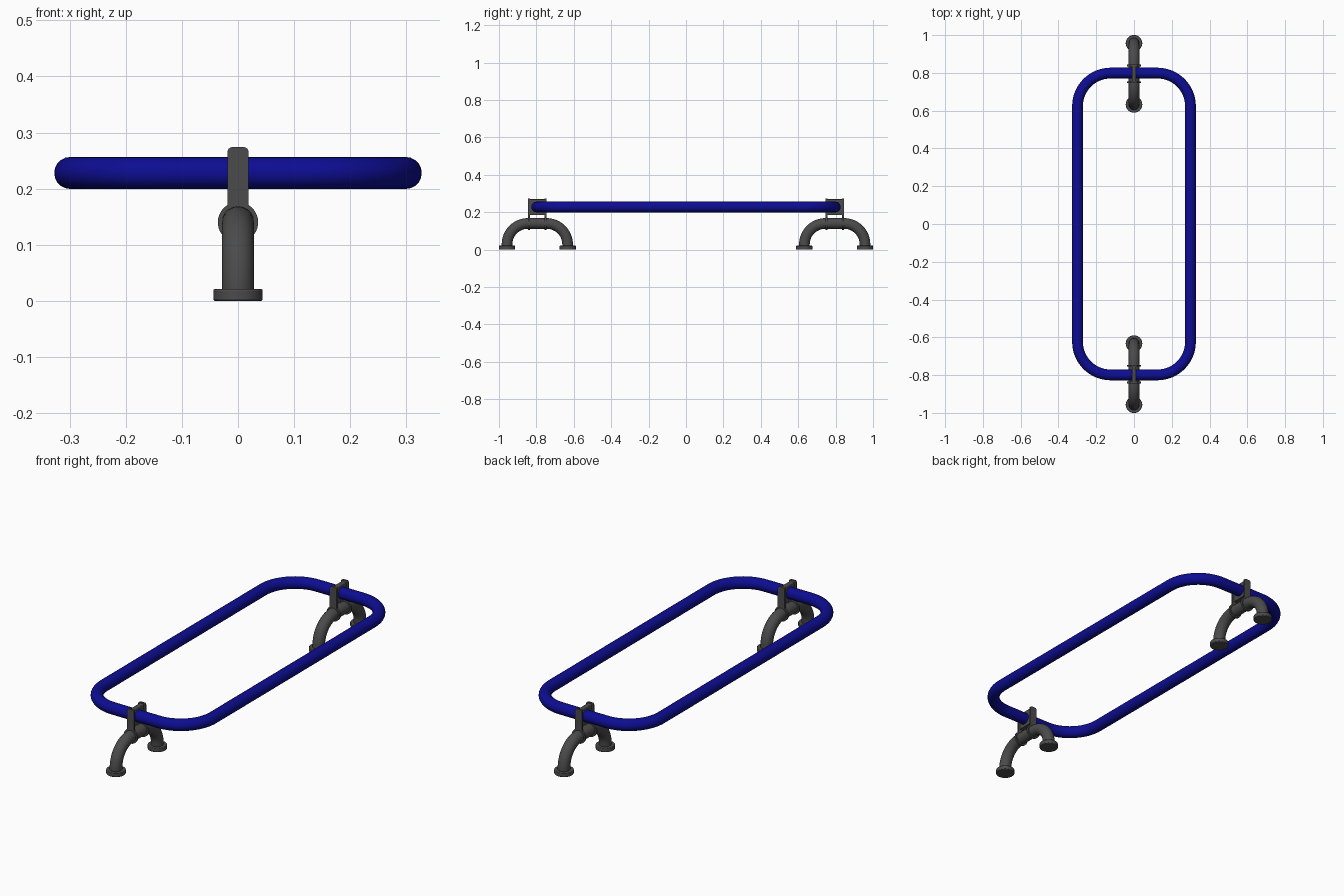
import bpy
import bmesh
from math import sin, cos, pi, asin, radians

cube = bpy.data.objects.get("Cube")
if cube:
    bpy.data.objects.remove(cube, do_unlink=True)


def material(name, rgb):
    mat = bpy.data.materials.new(name)
    mat.use_nodes = True
    mat.diffuse_color = (*rgb, 1)
    mat.node_tree.nodes["Principled BSDF"].inputs["Base Color"].default_value = (*rgb, 1)
    return mat


BLUE = material("deep blue paint", (0.004, 0.004, 0.29))
GREY = material("dark grey metal", (0.07, 0.07, 0.07))

LEG_Y = 0.795      # centre of each support
FOOT_Y = 0.162     # foot distance from the support centre
PIPE_Z = 0.14      # axis height of the arch
RAIL_Z = 0.228
PIPE_R = 0.0285


def arc(cx, cy, r, start, end, n=12):
    return [(cx + r * cos(start + (end - start) * i / n),
             cy + r * sin(start + (end - start) * i / n)) for i in range(n + 1)]


def finish(obj, mat, angle=35):
    obj.data.materials.clear()
    obj.data.materials.append(mat)
    bpy.ops.object.select_all(action='DESELECT')
    obj.select_set(True)
    bpy.context.view_layer.objects.active = obj
    bpy.ops.object.shade_smooth_by_angle(angle=radians(angle))
    return obj


def tube(name, points, radius, mat, cyclic=False):
    """Round pipe swept along a path, turned into a mesh."""
    curve = bpy.data.curves.new(name, 'CURVE')
    curve.dimensions = '3D'
    curve.bevel_depth = radius
    curve.bevel_resolution = 8
    curve.use_fill_caps = not cyclic
    spline = curve.splines.new('POLY')
    spline.points.add(len(points) - 1)
    for p, co in zip(spline.points, points):
        p.co = (*co, 1)
    spline.use_cyclic_u = cyclic
    obj = bpy.data.objects.new(name, curve)
    bpy.context.collection.objects.link(obj)
    bpy.ops.object.select_all(action='DESELECT')
    obj.select_set(True)
    bpy.context.view_layer.objects.active = obj
    bpy.ops.object.convert(target='MESH')
    return finish(bpy.context.view_layer.objects.active, mat)


def plate(name, outline, y, thickness, mat):
    """Outline in x and z, extruded along y about its centre."""
    bm = bmesh.new()
    face = bm.faces.new([bm.verts.new((x, y - thickness / 2, z)) for x, z in outline])
    ext = bmesh.ops.extrude_face_region(bm, geom=[face])
    verts = [v for v in ext["geom"] if isinstance(v, bmesh.types.BMVert)]
    bmesh.ops.translate(bm, verts=verts, vec=(0, thickness, 0))
    bmesh.ops.recalc_face_normals(bm, faces=bm.faces)
    mesh = bpy.data.meshes.new(name)
    bm.to_mesh(mesh)
    bm.free()
    obj = bpy.data.objects.new(name, mesh)
    bpy.context.collection.objects.link(obj)
    return finish(obj, mat)


def rounded_top(half, top, r):
    """Right-to-left upper edge with two rounded corners."""
    return (arc(half - r, top - r, r, 0, pi / 2, 6)
            + arc(r - half, top - r, r, pi / 2, pi, 6))


# Rounded rectangular rail
hx, hy, r = 0.299, 0.799, 0.175
rail = []
for k, (sx, sy) in enumerate([(1, 1), (-1, 1), (-1, -1), (1, -1)]):
    rail += arc(sx * (hx - r), sy * (hy - r), r, k * pi / 2, (k + 1) * pi / 2, 16)
tube("rail", [(x, y, RAIL_Z) for x, y in rail], PIPE_R, BLUE, cyclic=True)

# Keyhole outline: pipe collar with a neck and a rounded head
collar_r, half, top = 0.036, 0.019, 0.274
gap = asin(half / collar_r)
keyhole = (rounded_top(half, top, 0.009)
           + arc(0, PIPE_Z, collar_r, pi / 2 + gap, 2.5 * pi - gap, 32))

# Web between the two clamp plates
web = rounded_top(0.011, 0.27, 0.004) + [(-0.011, 0.186), (0.011, 0.186)]

for side, sy in (("front", -1), ("back", 1)):
    cy = sy * LEG_Y

    # Arched support pipe
    bend = 0.112
    path = ([(-FOOT_Y, 0.01)]
            + arc(bend - FOOT_Y, PIPE_Z - bend, bend, pi, pi / 2)
            + arc(FOOT_Y - bend, PIPE_Z - bend, bend, pi / 2, 0)
            + [(FOOT_Y, 0.01)])
    tube(side + "_arch", [(0, cy + y, z) for y, z in path], PIPE_R, GREY)

    # Flanged feet
    for label, fy in (("outer", sy), ("inner", -sy)):
        bpy.ops.mesh.primitive_cylinder_add(
            vertices=32, radius=0.044, depth=0.021,
            location=(0, cy + fy * FOOT_Y, 0.0105))
        foot = bpy.context.object
        foot.name = f"{side}_{label}_foot"
        bevel = foot.modifiers.new("soft rim", 'BEVEL')
        bevel.width = 0.003
        bevel.segments = 2
        finish(foot, GREY)

    # Clamp holding the rail on the arch
    for label, dy in (("outer", sy), ("inner", -sy)):
        plate(f"{side}_{label}_clamp_plate", keyhole, cy + dy * 0.044, 0.009, GREY)
    plate(side + "_clamp_web", web, cy, 0.088, GREY)
